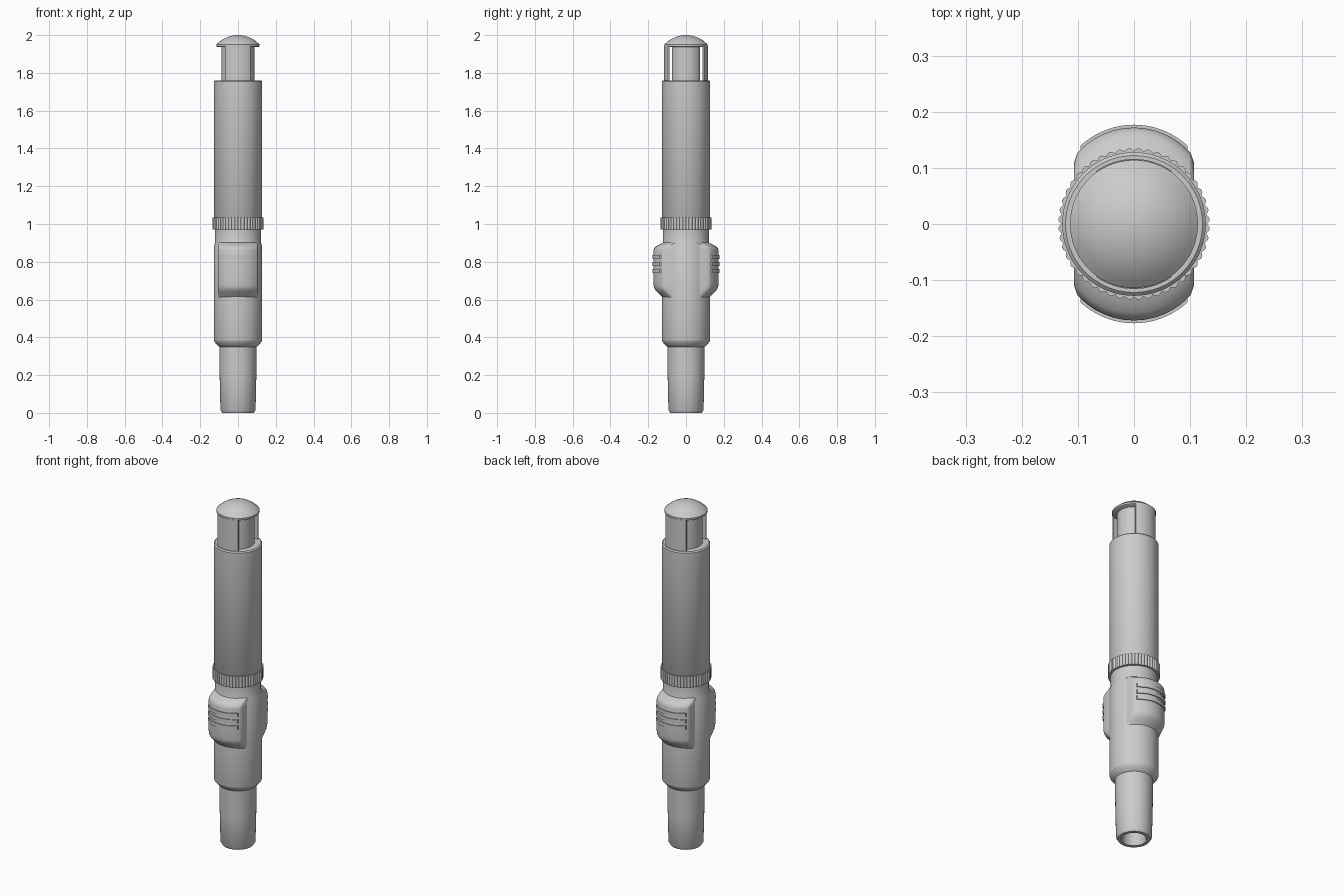
import bpy, bmesh
from math import sin, cos, pi, sqrt

if "Cube" in bpy.data.objects:
    bpy.data.objects.remove(bpy.data.objects["Cube"])


def loft(name, sections, angle=35):
    """Skin a list of closed (x, y, z) rings and cap both ends."""
    bm = bmesh.new()
    rings = [[bm.verts.new(p) for p in s] for s in sections]
    n = len(rings[0])
    for a, b in zip(rings, rings[1:]):
        for i in range(n):
            j = (i + 1) % n
            bm.faces.new((a[i], a[j], b[j], b[i]))
    bm.faces.new(rings[0][::-1])
    bm.faces.new(rings[-1])
    bmesh.ops.recalc_face_normals(bm, faces=bm.faces)
    me = bpy.data.meshes.new(name)
    bm.to_mesh(me)
    bm.free()
    ob = bpy.data.objects.new(name, me)
    bpy.context.collection.objects.link(ob)
    bpy.ops.object.select_all(action='DESELECT')
    ob.select_set(True)
    bpy.context.view_layer.objects.active = ob
    bpy.ops.object.shade_smooth_by_angle(angle=angle * pi / 180)
    return ob


def prism(name, outline, z0, z1):
    return loft(name, [[(x, y, z) for x, y in outline] for z in (z0, z1)])


def lathe(name, profile, n=64):
    return loft(name, [[(r * cos(2 * pi * i / n), r * sin(2 * pi * i / n), z)
                        for i in range(n)] for r, z in profile])


def arc(half, radius, cy, n=16):
    """Points of a circular arc bulging to +y, from +half to -half in x."""
    xs = [half * cos(pi * i / n) for i in range(n + 1)]
    return [(x, cy + sqrt(radius ** 2 - x * x)) for x in xs]


# Lower body with hollow tapered nose
lathe("lower_body", [(0.055, 0.15), (0.06, 0.012), (0.066, 0.0), (0.084, 0.0),
                     (0.093, 0.015), (0.097, 0.19), (0.099, 0.35), (0.106, 0.355),
                     (0.126, 0.378), (0.128, 0.386), (0.128, 0.885),
                     (0.121, 0.9), (0.121, 0.975)])

# Upper barrel
lathe("upper_barrel", [(0.121, 1.02), (0.128, 1.03), (0.128, 1.754), (0.122, 1.76)])

# Scalloped ring between the two halves
teeth, sub = 48, 6
ring = []
for i in range(teeth * sub):
    a = 2 * pi * i / (teeth * sub)
    r = 0.130 + 0.005 * abs(sin(a * teeth / 2))
    ring.append((r * cos(a), r * sin(a)))
prism("knurled_ring", ring, 0.97, 1.035)

# Push button: core, rim and dome
prism("button_core", [(0.088 * cos(2 * pi * i / 48),
                       max(-0.073, min(0.073, 0.088 * sin(2 * pi * i / 48))))
                      for i in range(48)], 1.75, 1.945)
dome_r = 0.155
dome = [(dome_r * sin(t), 2.0 - dome_r + dome_r * cos(t))
        for t in [0.765 * (1 - i / 12) for i in range(12)] + [0.004]]
lathe("button_dome", [(0.108, 1.937), (0.114, 1.941), (0.114, 1.951)] + dome)

# Raised grips with three ribs and the clip arms, on front and back
grip_profile = [(0.605, 0.118), (0.62, 0.133), (0.64, 0.153), (0.652, 0.164),
                (0.665, 0.170), (0.68, 0.172), (0.86, 0.172), (0.872, 0.168),
                (0.882, 0.158), (0.89, 0.143), (0.903, 0.118)]
R = 0.135
for side, s in (("front", -1), ("back", 1)):
    sections = []
    for z, d in grip_profile:
        c = d - R
        outline = [(0.107, 0.0), (0.107, c + 0.072)] + arc(0.101, R, c) \
            + [(-0.107, c + 0.072), (-0.107, 0.0)]
        sections.append([(x, s * y, z) for x, y in outline])
    loft(side + "_grip", sections)

    for k in range(3):
        z = 0.752 + 0.037 * k
        outline = arc(0.095, 0.140, 0.037) + [(-0.095, 0.1), (0.095, 0.1)]
        prism(f"{side}_grip_rib_{k + 1}", [(x, s * y) for x, y in outline],
              z - 0.011, z + 0.011)

    outline = arc(0.067, 0.116, 0.0) + [(-0.067, 0.087), (0.067, 0.087)]
    prism(side + "_clip_arm", [(x, s * y) for x, y in outline], 1.75, 1.942)
